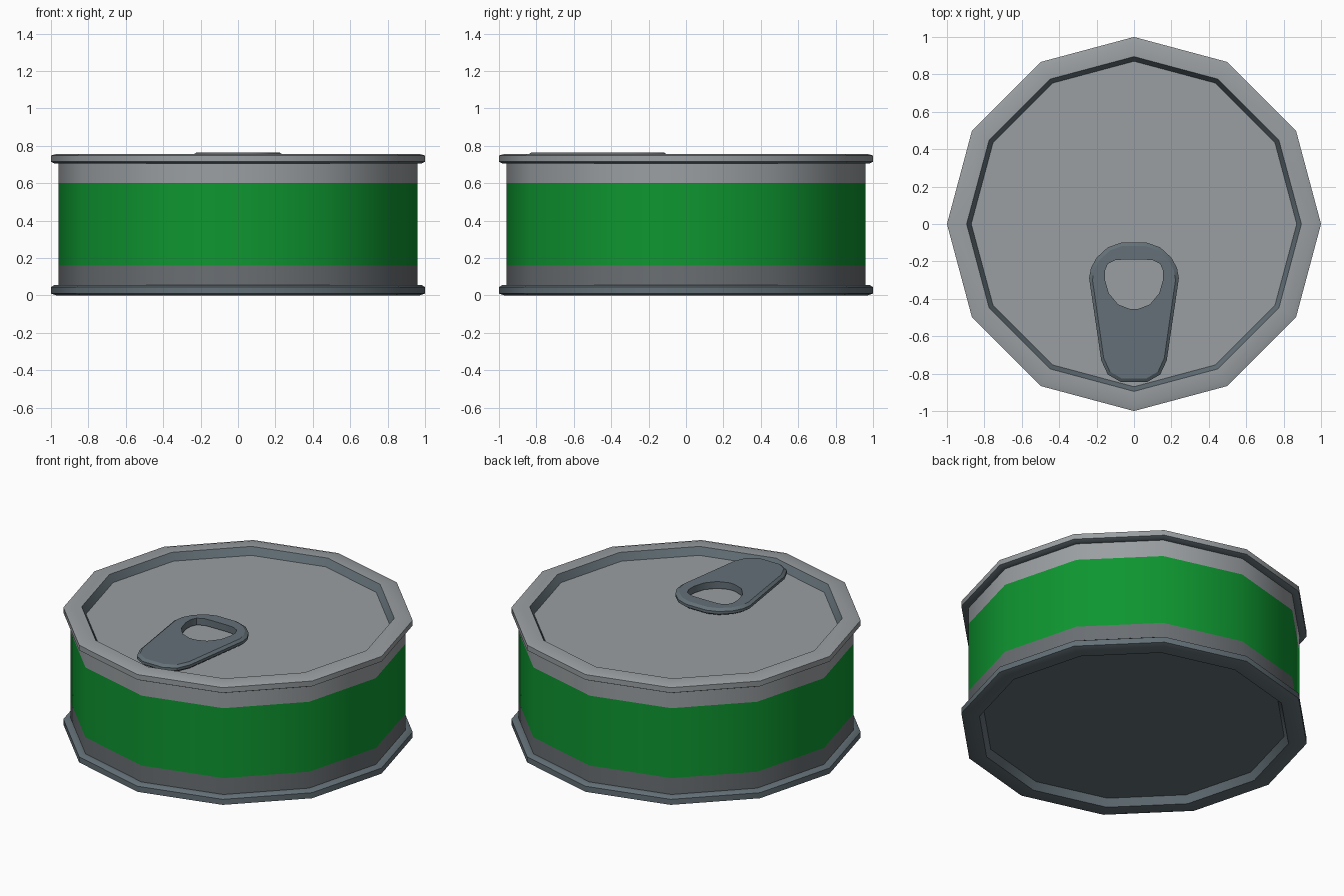
import bpy, bmesh, math

if "Cube" in bpy.data.objects:
    bpy.data.objects.remove(bpy.data.objects["Cube"])

SIDES = 12

def material(name, srgb):
    m = bpy.data.materials.new(name)
    lin = [((c / 255 + 0.055) / 1.055) ** 2.4 for c in srgb]
    m.diffuse_color = (*lin, 1)
    m.use_nodes = True
    m.node_tree.nodes["Principled BSDF"].inputs["Base Color"].default_value = m.diffuse_color
    return m

LIGHT = material("light steel", (154, 159, 162))
MID = material("mid steel", (106, 111, 115))
DARK = material("dark steel", (99, 112, 119))
GREEN = material("label green", (14, 150, 48))

def loft(name, rings, mats, closed=False, cap=False, angle=40):
    """Skin a stack of equal-length point rings; mats gives one material per band."""
    bm = bmesh.new()
    vs = [[bm.verts.new(p) for p in ring] for ring in rings]
    used = list(dict.fromkeys(mats))
    n = len(rings[0])
    for k in range(len(rings) if closed else len(rings) - 1):
        a, b = vs[k], vs[(k + 1) % len(vs)]
        for i in range(n):
            j = (i + 1) % n
            bm.faces.new((a[i], a[j], b[j], b[i])).material_index = used.index(mats[k])
    if cap:
        bm.faces.new(vs[0]).material_index = used.index(mats[0])
        bm.faces.new(vs[-1]).material_index = used.index(mats[-1])
    bmesh.ops.recalc_face_normals(bm, faces=bm.faces)
    me = bpy.data.meshes.new(name)
    bm.to_mesh(me)
    bm.free()
    for m in used:
        me.materials.append(m)
    ob = bpy.data.objects.new(name, me)
    bpy.context.collection.objects.link(ob)
    bpy.context.view_layer.objects.active = ob
    ob.select_set(True)
    bpy.ops.object.shade_smooth_by_angle(angle=math.radians(angle))
    ob.select_set(False)
    return ob

def circle(r, z):
    return [(r * math.cos(math.tau * i / SIDES), r * math.sin(math.tau * i / SIDES), z)
            for i in range(SIDES)]

# Can: one profile from recessed base, over both rims, to recessed lid
profile = [(0.87, 0.045, DARK), (0.895, 0.0, DARK), (0.97, 0.0, DARK), (1.0, 0.01, DARK),
           (1.0, 0.045, DARK), (0.98, 0.057, DARK), (0.96, 0.057, MID),
           (0.96, 0.16, GREEN), (0.96, 0.60, LIGHT), (0.96, 0.705, DARK),
           (0.98, 0.705, DARK), (1.0, 0.715, LIGHT), (1.0, 0.748, LIGHT),
           (0.97, 0.757, LIGHT), (0.895, 0.757, DARK), (0.87, 0.712, LIGHT)]
loft("can_body", [circle(r, z) for r, z, _ in profile], [m for *_, m in profile], cap=True)

# Pull tab: mirrored half outlines for the plate and its finger hole
outer = [(0.07, -0.10), (0.14, -0.125), (0.20, -0.18), (0.23, -0.235), (0.24, -0.29),
         (0.175, -0.73), (0.14, -0.805), (0.07, -0.845)]
hole = [(0.05, -0.19), (0.10, -0.193), (0.14, -0.213), (0.156, -0.25), (0.155, -0.30),
        (0.135, -0.37), (0.085, -0.43), (0.02, -0.455)]

def mirrored(half, z, inset=0.0):
    pts = half + [(-x, y) for x, y in reversed(half)]
    return [(x * (1 - inset / 0.24), -0.47 + (y + 0.47) * (1 - inset / 0.37), z) for x, y in pts]

tab_rings = [mirrored(outer, 0.722, 0.018), mirrored(outer, 0.735), mirrored(outer, 0.752),
             mirrored(outer, 0.765, 0.018), mirrored(hole, 0.765), mirrored(hole, 0.722)]
loft("pull_tab", tab_rings, [DARK] * 6, closed=True, angle=30)
